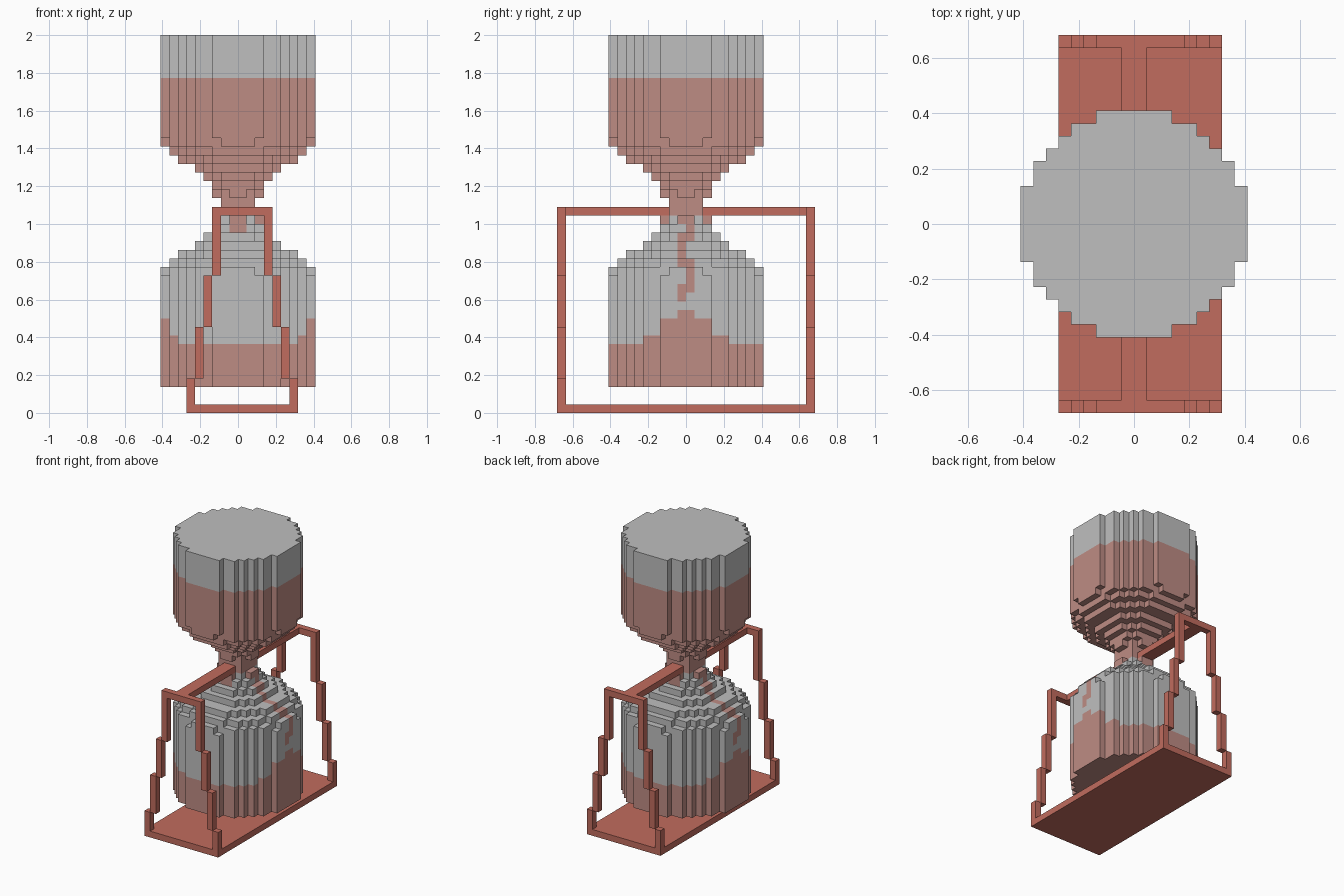
import bpy, bmesh, math
from mathutils import Vector

if "Cube" in bpy.data.objects:
    bpy.data.objects.remove(bpy.data.objects["Cube"], do_unlink=True)

U = 2 / 44  # edge length of one block


def material(name, rgb):
    m = bpy.data.materials.new(name)
    m.use_nodes = True
    m.diffuse_color = (*rgb, 1)
    m.node_tree.nodes["Principled BSDF"].inputs["Base Color"].default_value = (*rgb, 1)
    return m


GREY = material("clear_grey", (0.52, 0.52, 0.52))
PINK = material("sand_pink", (0.515, 0.262, 0.231))
RED = material("brick_red", (0.533, 0.150, 0.112))


def add_object(name, bm, mats):
    me = bpy.data.meshes.new(name)
    bm.to_mesh(me)
    bm.free()
    for m in mats:
        me.materials.append(m)
    ob = bpy.data.objects.new(name, me)
    bpy.context.collection.objects.link(ob)
    return ob


# Boxes are given by two opposite corners, in blocks
def box(name, lo, hi):
    bm = bmesh.new()
    bmesh.ops.create_cube(bm, size=1)
    for v in bm.verts:
        v.co = Vector([(l if c < 0 else h) * U for c, l, h in zip(v.co, lo, hi)])
    return add_object(name, bm, [RED])


# Radius of the glass in each layer, counted away from the waist
TAPER = [2.2, 2.9, 3.0, 4.3, 5.3, 7.0, 8.2, 8.75]


def radius(k):
    d = k - 24 if k >= 24 else 23 - k
    return TAPER[d] if d < len(TAPER) else 9.0


def is_sand(i, j, k):
    """True where the block at this cell shows sand."""
    ax, ay = abs(i + 0.5), abs(j + 0.5)
    if k >= 23:                       # upper bulb and waist
        return k < 39
    if k == 22:                       # collar under the waist
        return ax < 1 or ay < 1
    if k == 21 and ax < 1:
        return True
    if k >= 13 and ay < 1:            # winding trickle on both sides
        side = j if i >= 0 else -1 - j
        return k in ((20, 21, 14, 15, 16, 17) if side == 0 else (13, 14, 17, 18, 19, 20))
    if ax > 8:                        # heap against the sides
        return k < (12 if ay < 1 else 11)
    return k < (9 if ax > 7 else 8)


# Stepped round glass made of stacked block discs
def glass(name, k0, k1):
    cells = {(i, j, k) for k in range(k0, k1) for i in range(-9, 9) for j in range(-9, 9)
             if math.hypot(i + 0.5, j + 0.5) <= radius(k)}
    bm = bmesh.new()
    for c in cells:
        mid = Vector(c) + Vector((0.5, 0.5, 0.5))
        for axis in range(3):
            for s in (-1, 1):
                n = list(c)
                n[axis] += s
                if tuple(n) in cells:
                    continue
                a, b, d = Vector(), Vector(), Vector()
                a[axis] = s * 0.5
                b[(axis + 1) % 3] = 0.5
                d[(axis + 2) % 3] = 0.5 * s
                quad = [a - b - d, a + b - d, a + b + d, a - b + d]
                f = bm.faces.new([bm.verts.new((mid + q) * U) for q in quad])
                f.material_index = int(is_sand(*c))
    bmesh.ops.remove_doubles(bm, verts=bm.verts, dist=U * 0.01)
    # Merge flat areas of one colour
    bmesh.ops.dissolve_limit(bm, angle_limit=0.01, verts=bm.verts, edges=bm.edges,
                             delimit={'MATERIAL'})
    return add_object(name, bm, [GREY, PINK])


glass("upper_bulb", 25, 44)
glass("waist", 23, 25)
glass("lower_bulb", 3, 23)

# Base plate
box("base_plate", (-6, -15, 0), (7, 15, 1))

# Stepped end frames and the bars that hold the waist
STEPS = [(1, 4), (4, 10), (10, 16), (16, 23)]
for end, y0, y1, inner in (("front", -15, -14, -2), ("back", 14, 15, 2)):
    for n, (z0, z1) in enumerate(STEPS):
        box(f"{end}_leg_right_{n + 1}", (-6 + n, y0, z0), (-5 + n, y1, z1))
        box(f"{end}_leg_left_{n + 1}", (6 - n, y0, z0), (7 - n, y1, z1))
    box(f"{end}_top_rail", (-3, y0, 23), (4, y1, 24))
    bar = sorted((inner, y1 if y1 < 0 else y0))
    box(f"{end}_waist_bar", (-1, bar[0], 23), (1, bar[1], 24))
